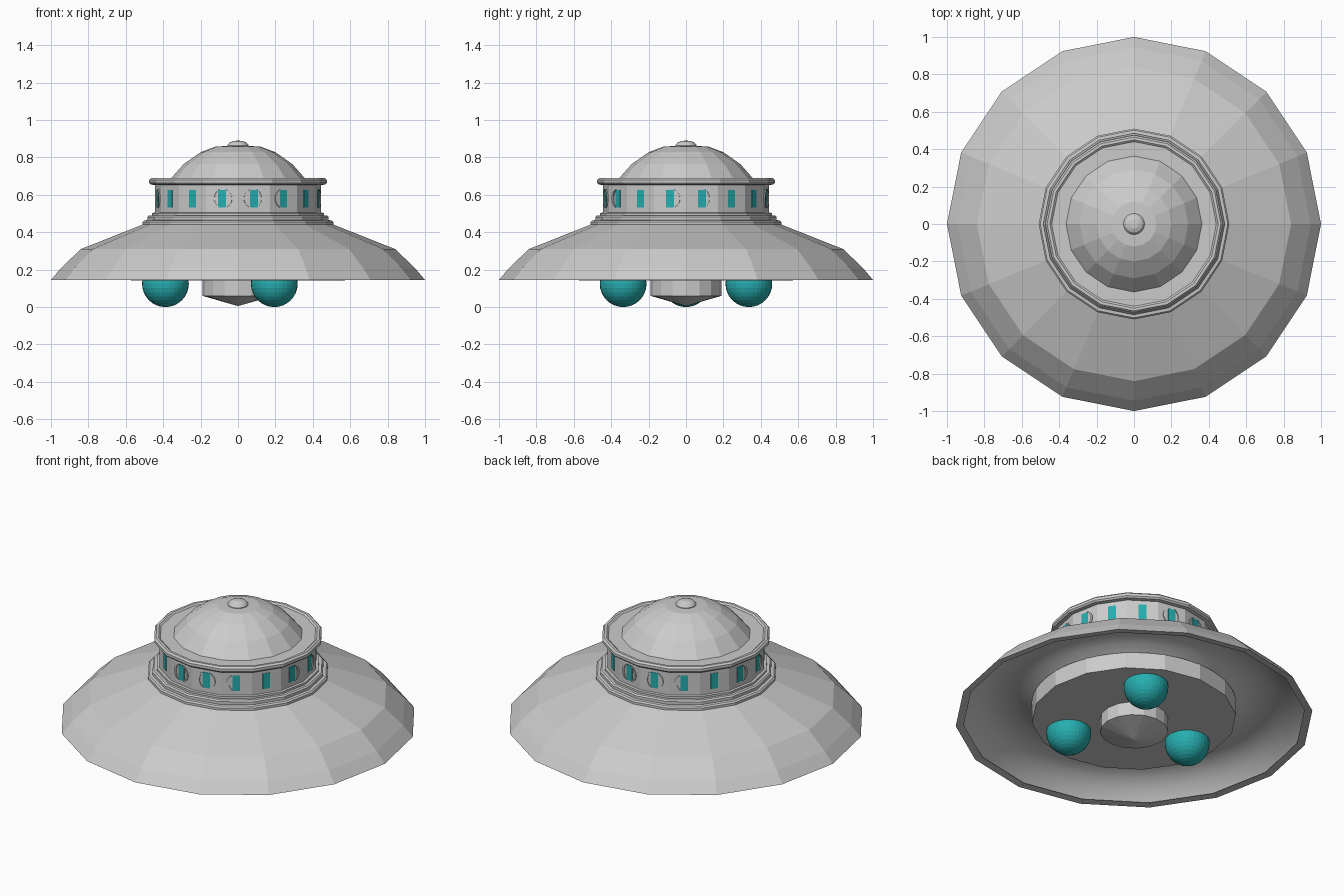
import bpy, bmesh, math
from mathutils import Matrix, Vector

if "Cube" in bpy.data.objects:
    bpy.data.objects.remove(bpy.data.objects["Cube"])

teal = bpy.data.materials.new("teal")
teal.diffuse_color = (0.02, 0.42, 0.43, 1)
teal.use_nodes = True
teal.node_tree.nodes["Principled BSDF"].inputs["Base Color"].default_value = teal.diffuse_color


def finish(bm, name, mat=None):
    me = bpy.data.meshes.new(name)
    bm.to_mesh(me)
    bm.free()
    ob = bpy.data.objects.new(name, me)
    bpy.context.collection.objects.link(ob)
    if mat:
        me.materials.append(mat)
    return ob


def lathe(name, profile, sides=16):
    """Revolve (radius, z) points, listed bottom-outside to top, around z."""
    bm = bmesh.new()
    rings = []
    for r, z in profile:
        if r == 0:
            rings.append([bm.verts.new((0, 0, z))] * sides)
        else:
            rings.append([bm.verts.new((r * math.cos(a), r * math.sin(a), z))
                          for a in (2 * math.pi * i / sides for i in range(sides))])
    for lo, hi in zip(rings, rings[1:]):
        for i in range(sides):
            j = (i + 1) % sides
            quad = list(dict.fromkeys((lo[i], lo[j], hi[j], hi[i])))
            bm.faces.new(quad)
    return finish(bm, name)


# Sloping saucer skin with a thin lip underneath
lathe("saucer_hull", [(0.955, 0.15), (1.0, 0.145), (0.945, 0.21), (0.84, 0.31), (0.5, 0.445), (0.42, 0.455)])

# Curved channel under the saucer
channel = lathe("underside_channel", [(0.57, 0.24), (0.62, 0.268), (0.68, 0.285), (0.74, 0.288), (0.8, 0.28),
                                      (0.86, 0.255), (0.91, 0.218), (0.95, 0.175), (0.97, 0.148)], 64)
for p in channel.data.polygons:
    p.use_smooth = True

# Belly drum and the pointed hub below it
lathe("belly_drum", [(0, 0.143), (0.572, 0.143), (0.572, 0.29)])
lathe("belly_hub", [(0, 0.005), (0.19, 0.06), (0.19, 0.15)])

# Stepped collar
lathe("collar", [(0.51, 0.435), (0.51, 0.455), (0.502, 0.463), (0.485, 0.465), (0.485, 0.482),
                 (0.477, 0.49), (0.46, 0.49), (0.46, 0.503), (0.43, 0.507)])

# Window band, cornice and dome
lathe("window_band", [(0.445, 0.49), (0.445, 0.66)])
lathe("cornice", [(0.44, 0.652), (0.467, 0.655), (0.475, 0.664), (0.475, 0.68), (0.465, 0.69),
                  (0.45, 0.69), (0.44, 0.682), (0.34, 0.682)])
lathe("dome", [(0.365, 0.68), (0.352, 0.695), (0.29, 0.765), (0.2, 0.828), (0.12, 0.858), (0, 0.864)])
lathe("dome_knob", [(0.057, 0.855), (0.057, 0.865), (0.045, 0.88), (0.025, 0.888), (0, 0.89)])

# One teal window centred on each facet of the band
apothem = 0.445 * math.cos(math.pi / 16)


def facet_matrix(i):
    a = (i + 0.5) * math.pi / 8
    return Matrix.Rotation(a, 4, 'Z') @ Matrix.Translation((apothem, 0, 0.58))


bm = bmesh.new()
for i in range(16):
    bmesh.ops.create_cube(bm, size=1, matrix=facet_matrix(i) @ Matrix.Diagonal((0.006, 0.044, 0.094, 1)))
finish(bm, "windows", teal)

# Curved trim beside the windows: (facet, side), repeated on the opposite side
bm = bmesh.new()
for facet, side in ((11, 1), (11, -1), (12, 1), (12, -1), (13, -1), (15, 1), (0, 1)):
    for turn in (0, 8):
        m = facet_matrix(facet + turn)
        prev = None
        for k in range(9):
            t = math.radians(-65 + 130 * k / 8)
            w = 0.007 * math.cos(t)
            y, z = side * 0.048 * math.cos(t), 0.052 * math.sin(t)
            ring = [bm.verts.new(m @ Vector(p)) for p in
                    ((-0.002, y - side * w, z), (0.006, y - side * w, z),
                     (0.006, y + side * w, z), (-0.002, y + side * w, z))]
            if prev:
                for n in range(3):
                    bm.faces.new((prev[n], prev[n + 1], ring[n + 1], ring[n]))
            prev = ring
bmesh.ops.recalc_face_normals(bm, faces=bm.faces)
finish(bm, "window_trim")

# Three landing balls
for n in range(3):
    a = math.pi + n * 2 * math.pi / 3
    bm = bmesh.new()
    bmesh.ops.create_uvsphere(bm, u_segments=32, v_segments=16, radius=0.125,
                              matrix=Matrix.Translation((0.388 * math.cos(a), 0.388 * math.sin(a), 0.125)))
    finish(bm, f"landing_ball_{n + 1}", teal)
